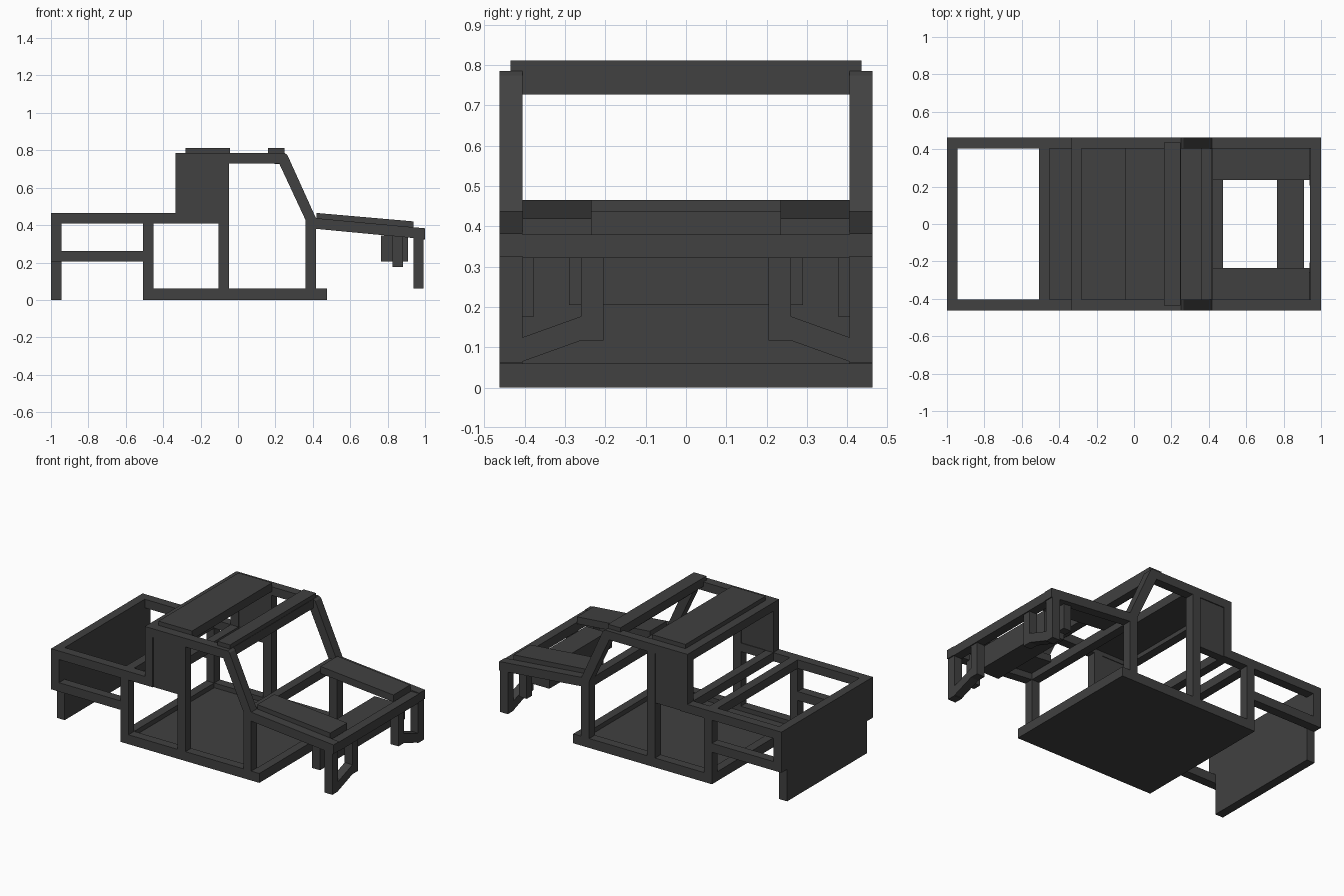
import bpy

cube = bpy.data.objects.get("Cube")
if cube:
    bpy.data.objects.remove(cube, do_unlink=True)

paint = bpy.data.materials.new("charcoal_grey")
paint.use_nodes = True
GREY = (0.052, 0.052, 0.052, 1)
paint.diffuse_color = GREY
paint.node_tree.nodes["Principled BSDF"].inputs["Base Color"].default_value = GREY

OUT, INN = 0.463, 0.405   # outer and inner faces of the side frames
T = 0.056                 # beam thickness


def prism(name, outline, lo, hi, axis="y"):
    """Extrude a closed outline along y (outline in x,z) or x (outline in y,z)."""
    def put(p, d):
        return (p[0], d, p[1]) if axis == "y" else (d, p[0], p[1])
    n = len(outline)
    verts = [put(p, d) for d in (lo, hi) for p in outline]
    faces = [tuple(range(n)), tuple(range(n, 2 * n))]
    faces += [(i, (i + 1) % n, n + (i + 1) % n, n + i) for i in range(n)]
    mesh = bpy.data.meshes.new(name)
    mesh.from_pydata(verts, [], faces)
    import_normals(mesh)
    mesh.materials.append(paint)
    obj = bpy.data.objects.new(name, mesh)
    bpy.context.collection.objects.link(obj)
    return obj


def import_normals(mesh):
    import bmesh
    bm = bmesh.new()
    bm.from_mesh(mesh)
    bmesh.ops.recalc_face_normals(bm, faces=bm.faces)
    bm.to_mesh(mesh)
    bm.free()


def box(name, x0, x1, z0, z1, y0=-INN, y1=INN):
    return prism(name, [(x0, z0), (x1, z0), (x1, z1), (x0, z1)], y0, y1)


def pair(name, outline, y0=INN, y1=OUT):
    """The same side piece on the left and right."""
    prism("left_" + name, outline, y0, y1)
    prism("right_" + name, outline, -y1, -y0)


def pair_box(name, x0, x1, z0, z1, y0=INN, y1=OUT):
    pair(name, [(x0, z0), (x1, z0), (x1, z1), (x0, z1)], y0, y1)


# Floor and sills
box("floor_panel", -0.5, 0.47, 0, 0.03)
pair_box("sill", -0.508, 0.475, 0, 0.06)
box("floor_rear_beam", -0.508, -0.452, 0, 0.06)
box("floor_front_beam", 0.42, 0.475, 0, 0.06)

# Side posts
pair_box("rear_post", -0.508, -0.452, 0.06, 0.41)
pair_box("door_post", -0.105, -0.048, 0.06, 0.73)
pair_box("hinge_post", 0.362, 0.418, 0.06, 0.4)
pair_box("cab_corner_post", -0.335, -0.28, 0.465, 0.73)
pair_box("quarter_panel", -0.28, -0.105, 0.41, 0.73, INN + 0.004, OUT - 0.006)

# Bed rails and tail
pair_box("bed_top_rail", -0.945, -0.28, 0.41, 0.465)
pair_box("waist_rail", -0.28, -0.105, 0.41, 0.465, INN, OUT - 0.01)
pair_box("bed_lower_rail", -0.945, -0.508, 0.205, 0.262)
box("tail_panel", -1, -0.944, 0.205, 0.465, -OUT, OUT)
box("tail_lower_panel", -1, -0.944, 0, 0.205)
box("bed_cross_beam", -0.508, -0.452, 0.41, 0.465)
box("cab_rear_beam", -0.335, -0.28, 0.41, 0.465)

# Roof frame
pair_box("roof_rail", -0.335, 0.22, 0.73, 0.785)
box("roof_rear_beam", -0.335, -0.28, 0.73, 0.785)
box("roof_front_beam", 0.195, 0.25, 0.727, 0.785)
box("roof_panel", -0.28, -0.042, 0.757, 0.812)
box("windscreen_visor", 0.16, 0.248, 0.785, 0.812, -0.435, 0.435)
box("visor_core", 0.16, 0.22, 0.757, 0.785)
pair("windscreen_pillar", [(0.22, 0.73), (0.22, 0.785), (0.25, 0.785), (0.264, 0.775),
                           (0.42, 0.43), (0.418, 0.4), (0.362, 0.4), (0.362, 0.425)])

# Sloping front rails, cowl and bonnet sides
pair("front_rail", [(0.418, 0.38), (0.418, 0.437), (1.0, 0.383), (1.0, 0.325)])
box("cowl_beam", 0.362, 0.418, 0.38, 0.437)
pair("bonnet_panel", [(0.42, 0.42), (0.42, 0.465), (0.937, 0.42), (0.937, 0.375)],
     0.234, INN)
box("front_cross_beam", 0.942, 1.0, 0.322, 0.38)

# Lamp frames below the front beam
pair_box("front_post", 0.938, 0.993, 0.062, 0.34)
for side, sign in (("left", 1), ("right", -1)):
    bar = [(INN, 0.065), (0.26, 0.117), (0.205, 0.117), (0.205, 0.322),
           (0.26, 0.322), (0.26, 0.177), (INN, 0.125)]
    prism(side + "_lamp_frame", [(sign * y, z) for y, z in bar], 0.938, 0.993, "x")

# Front mounts behind the lamp frames
box("radiator_block", 0.765, 0.91, 0.205, 0.345, -0.29, 0.29)
pair_box("mount_bracket", 0.827, 0.882, 0.177, 0.37, 0.377, 0.43)
